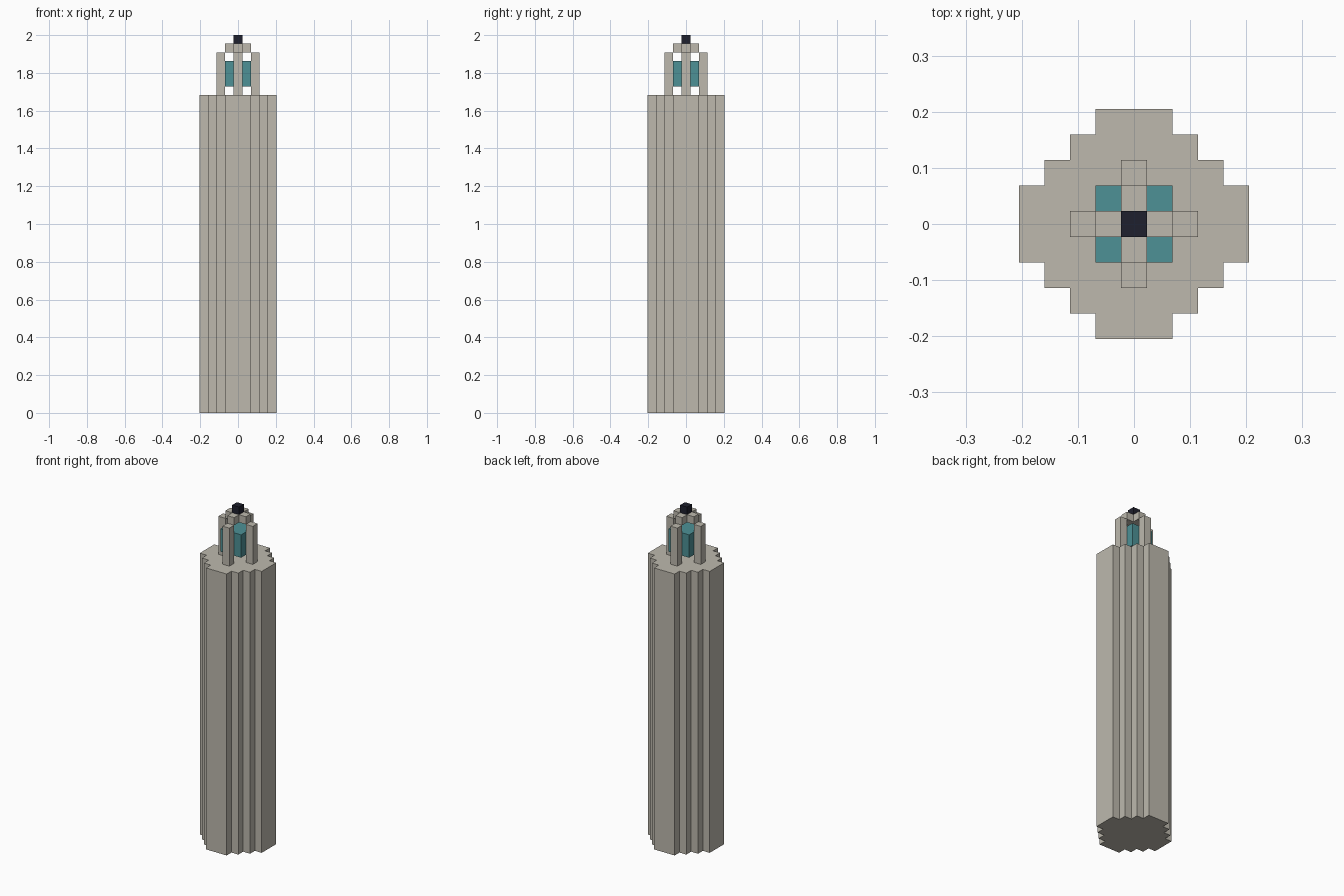
import bpy
import bmesh

cube = bpy.data.objects.get("Cube")
if cube:
    bpy.data.objects.remove(cube, do_unlink=True)

U = 2 / 44  # size of one building block


def material(name, rgb):
    mat = bpy.data.materials.new(name)
    mat.use_nodes = True
    color = (*rgb, 1)
    mat.diffuse_color = color
    mat.node_tree.nodes["Principled BSDF"].inputs["Base Color"].default_value = color
    return mat


stone = material("warm grey stone", (0.51, 0.485, 0.42))
teal = material("teal glass", (0.075, 0.283, 0.305))
dark = material("dark cap", (0.013, 0.014, 0.026))


def stepped_outline(corners):
    """Close a quarter of stepped corners into a four-fold symmetric outline."""
    quarter = []
    for i, (x, y) in enumerate(corners):
        if i:
            quarter.append((x, corners[i - 1][1]))
        quarter.append((x, y))
    outline = []
    for _ in range(4):
        outline += quarter
        quarter = [(-y, x) for x, y in quarter]
    return outline


def prism(name, corners, bottom, top, mat, center=(0, 0)):
    """Extrude a stepped outline between two heights, all in blocks."""
    bm = bmesh.new()
    verts = [bm.verts.new(((x + center[0]) * U, (y + center[1]) * U, bottom * U))
             for x, y in stepped_outline(corners)]
    base = bm.faces.new(verts)
    result = bmesh.ops.extrude_face_region(bm, geom=[base], use_keep_orig=True)
    raised = [v for v in result["geom"] if isinstance(v, bmesh.types.BMVert)]
    bmesh.ops.translate(bm, verts=raised, vec=(0, 0, (top - bottom) * U))
    bmesh.ops.recalc_face_normals(bm, faces=bm.faces)
    mesh = bpy.data.meshes.new(name)
    bm.to_mesh(mesh)
    bm.free()
    mesh.materials.append(mat)
    obj = bpy.data.objects.new(name, mesh)
    bpy.context.collection.objects.link(obj)
    return obj


# Tall shaft with stepped corners
prism("tower_shaft", [(4.5 - i, 1.5 + i) for i in range(4)], 0, 37, stone)

# Four posts around the lantern
for side, center in {"front": (0, -2), "back": (0, 2),
                     "left": (2, 0), "right": (-2, 0)}.items():
    prism(side + "_post", [(0.5, 0.5)], 37, 42, stone, center)

# Lantern block, cross-shaped roof and cap
prism("lantern", [(1.5, 1.5)], 38, 41, teal)
prism("cross_roof", [(1.5, 0.5), (0.5, 1.5)], 42, 43, stone)
prism("roof_cap", [(0.5, 0.5)], 43, 44, dark)
